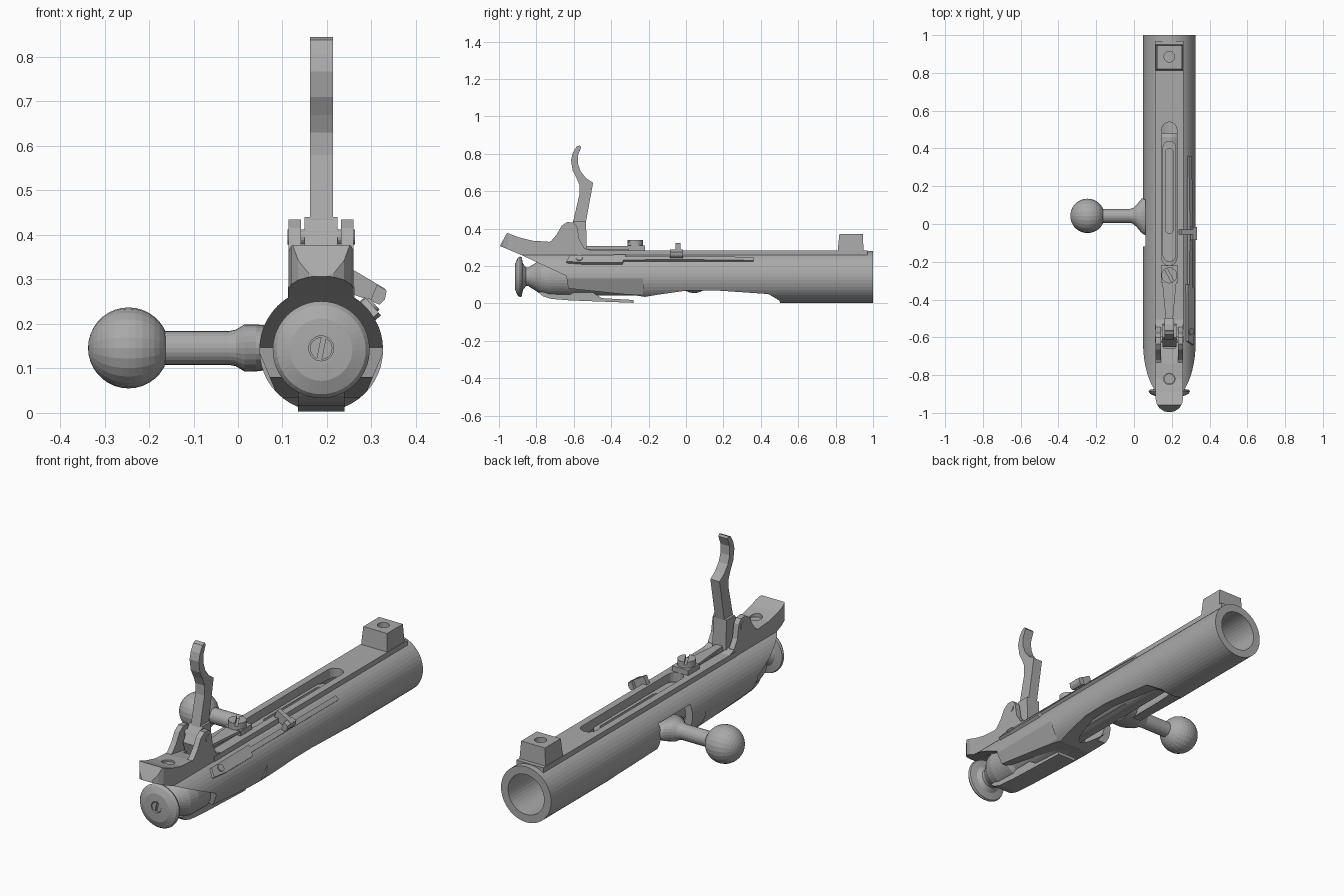
import bpy, bmesh, math
from mathutils import Matrix, Vector

if "Cube" in bpy.data.objects:
    bpy.data.objects.remove(bpy.data.objects["Cube"])

CX, CZ, R, BORE = 0.187, 0.142, 0.139, 0.1

steel = bpy.data.materials.new("grey_steel")
steel.use_nodes = True
steel.diffuse_color = (0.4, 0.4, 0.4, 1)
steel.node_tree.nodes["Principled BSDF"].inputs["Base Color"].default_value = (0.4, 0.4, 0.4, 1)


def finish(name, bm):
    bmesh.ops.recalc_face_normals(bm, faces=bm.faces)
    me = bpy.data.meshes.new(name)
    bm.to_mesh(me)
    bm.free()
    me.materials.append(steel)
    ob = bpy.data.objects.new(name, me)
    bpy.context.collection.objects.link(ob)
    return ob


def loft(name, rings):
    """Skin a list of equal-length point rings and cap both ends."""
    bm = bmesh.new()
    vs = [[bm.verts.new(p) for p in ring] for ring in rings]
    n = len(vs[0])
    for a, b in zip(vs, vs[1:]):
        for i in range(n):
            bm.faces.new((a[i], a[(i + 1) % n], b[(i + 1) % n], b[i]))
    bm.faces.new(vs[0])
    bm.faces.new(vs[-1])
    return finish(name, bm)


def prism(name, axis, pts, lo, hi):
    """Extrude a 2D outline along an axis."""
    place = {"x": lambda a, b, t: (t, a, b), "y": lambda a, b, t: (a, t, b),
             "z": lambda a, b, t: (a, b, t)}[axis]
    return loft(name, [[place(a, b, t) for a, b in pts] for t in (lo, hi)])


def box(name, x0, x1, y0, y1, z0, z1):
    return prism(name, "z", [(x0, y0), (x1, y0), (x1, y1), (x0, y1)], z0, z1)


def circle(a, b, ra, rb=None, n=32):
    rb = rb or ra
    return [(a + ra * math.cos(math.tau * i / n), b + rb * math.sin(math.tau * i / n)) for i in range(n)]


def lathe(name, prof, n=40):
    """Turn a (y, radius) profile around the bore axis."""
    return loft(name, [[(x, y, z) for x, z in circle(CX, CZ, r, n=n)] for y, r in prof])


def capsule(x, y0, y1, r, n=8):
    top = [(x + r * math.cos(math.pi * i / n), y1 - r + r * math.sin(math.pi * i / n)) for i in range(n + 1)]
    return top + [(2 * x - a, y0 + r - (b - y1 + r)) for a, b in top]


def boolean(ob, op, other):
    """Apply a boolean and drop the helper object."""
    m = ob.modifiers.new("cut", "BOOLEAN")
    m.operation, m.object, m.solver = op, other, "EXACT"
    dg = bpy.context.evaluated_depsgraph_get()
    me = bpy.data.meshes.new_from_object(ob.evaluated_get(dg))
    ob.modifiers.clear()
    ob.data = me
    bpy.data.objects.remove(other)


def turn(ob, angle, axis, pivot):
    p = Vector(pivot)
    ob.data.transform(Matrix.Translation(p) @ Matrix.Rotation(angle, 4, axis) @ Matrix.Translation(-p))


# Receiver: round body with flat deck, trimmed to the side outline
receiver = lathe("receiver", [(-1, R), (1, R)], 48)
boolean(receiver, "UNION", box("deck", 0.112, 0.262, -0.56, 0.97, 0.15, 0.284))
outline = [(-0.97, 0.3), (-0.64, 0.147), (-0.63, 0.08), (-0.25, 0.04), (-0.22, 0.035),
           (-0.16, 0.045), (0.0, 0.068), (0.15, 0.07), (0.44, 0.05), (0.5, 0.015),
           (0.52, -0.05), (1.05, -0.05), (1.05, 0.5), (-0.97, 0.5)]
boolean(receiver, "INTERSECT", prism("side_outline", "x", outline, -0.2, 0.6))
boolean(receiver, "DIFFERENCE", lathe("bore", [(-1.2, BORE), (1.2, BORE)]))
# Long rounded deck slot, and slanted flats low on the rear flanks
boolean(receiver, "DIFFERENCE", prism("slot", "z", capsule(CX, -0.22, 0.54, 0.04), 0.19, 0.4))
for s in (1, -1):
    flat = [(CX + s * a, b) for a, b in ((0.143, 0.145), (0.095, 0.03), (0.2, 0.0), (0.2, 0.145))]
    boolean(receiver, "DIFFERENCE", prism("flat", "y", flat, -0.68, -0.23))
# Handle notch on the handle side
boolean(receiver, "DIFFERENCE", box("notch", 0.0, 0.13, -0.12, 0.13, 0.0, 0.2))

# Slot lining step below the deck
floor = prism("slot_floor", "z", capsule(CX, -0.2, 0.44, 0.036), 0.225, 0.245)
boolean(floor, "DIFFERENCE", prism("well", "z", capsule(CX, -0.05, 0.4, 0.02), 0.2, 0.3))

# Recoil lug with screw hole
lug = loft("recoil_lug", [[(CX - w, y0, z), (CX + w, y0, z), (CX + w, y1, z), (CX - w, y1, z)]
                          for w, y0, y1, z in ((0.073, 0.81, 0.95, 0.27), (0.066, 0.82, 0.945, 0.372))])
boolean(lug, "DIFFERENCE", prism("hole", "z", circle(CX, 0.885, 0.028), 0.3, 0.5))

# Rear tang: side outline trimmed to a rounded plan
tang = prism("tang", "x", [(-0.995, 0.307), (-0.957, 0.377), (-0.89, 0.352), (-0.82, 0.335), (-0.74, 0.33),
                           (-0.56, 0.3), (-0.5, 0.282), (-0.5, 0.25), (-0.86, 0.25)], 0.1, 0.28)
boolean(tang, "INTERSECT", prism("tang_plan", "z", capsule(CX, -0.997, 0.0, 0.073), 0.1, 0.5))
boolean(tang, "DIFFERENCE", lathe("bore", [(-1.2, 0.112), (1.2, 0.112)]))
boolean(tang, "DIFFERENCE", prism("hole", "z", circle(CX, -0.82, 0.03), 0.2, 0.5))
boolean(tang, "DIFFERENCE", box("trigger_slot", 0.158, 0.216, -0.66, -0.45, 0.2, 0.5))
prism("tang_screw", "z", circle(CX, -0.82, 0.028), 0.25, 0.325)

# Pivot ears and pin
ear = [(-0.76, 0.315), (-0.72, 0.335), (-0.69, 0.37), (-0.665, 0.415), (-0.635, 0.435),
       (-0.6, 0.432), (-0.582, 0.41), (-0.57, 0.34), (-0.545, 0.3), (-0.545, 0.26), (-0.74, 0.26)]
for side, x in (("left", 0.232), ("right", 0.114)):
    prism("pivot_ear_" + side, "x", ear, x, x + 0.028)
prism("pivot_pin", "x", circle(-0.61, 0.395, 0.017, n=16), 0.111, 0.263)

# Trigger blade and sear block
prism("trigger", "x", [(-0.567, 0.845), (-0.585, 0.838), (-0.605, 0.805), (-0.615, 0.767), (-0.606, 0.71),
                       (-0.585, 0.67), (-0.569, 0.63), (-0.57, 0.58), (-0.604, 0.436), (-0.61, 0.3),
                       (-0.545, 0.3), (-0.535, 0.436), (-0.497, 0.644), (-0.535, 0.67), (-0.563, 0.705),
                       (-0.577, 0.745), (-0.578, 0.79), (-0.56, 0.835)], 0.162, 0.213)
prism("trigger_base", "x", [(-0.65, 0.36), (-0.62, 0.41), (-0.6, 0.44), (-0.535, 0.44), (-0.53, 0.29),
                            (-0.62, 0.26)], 0.15, 0.224)
box("sear", 0.164, 0.21, -0.6, -0.3, 0.235, 0.29)

# Sear spring and slotted screw
prism("sear_spring", "z", [(0.17, -0.56), (0.204, -0.56), (0.208, -0.48), (0.232, -0.23), (0.142, -0.23),
                           (0.166, -0.48)], 0.294, 0.306)
box("spring_foot", 0.142, 0.232, -0.31, -0.22, 0.27, 0.31)
screw = prism("spring_screw", "z", circle(CX, -0.272, 0.042), 0.3, 0.34)
cut = box("screw_slot", CX - 0.007, CX + 0.007, -0.4, -0.1, 0.325, 0.4)
turn(cut, 0.5, "Z", (CX, -0.272, 0))
boolean(screw, "DIFFERENCE", cut)

# Bolt stop on the left flank: housing, leaf spring, thumb tab
FLANK = (CX, 0, CZ)
def flank(ob, deg):
    turn(ob, -math.radians(deg), "Y", FLANK)
stop = prism("stop_housing", "x", [(-0.64, CZ - 0.022), (-0.62, CZ + 0.022), (-0.32, CZ + 0.025),
                                   (-0.34, CZ - 0.03), (-0.55, CZ - 0.03)], CX + 0.115, CX + 0.152)
leaf = prism("stop_spring", "z", [(CX + 0.13, -0.34), (CX + 0.152, -0.34), (CX + 0.155, 0.0),
                                  (CX + 0.148, 0.36), (CX + 0.13, 0.36)], CZ - 0.012, CZ + 0.012)
pin = prism("stop_screw", "x", circle(-0.57, CZ, 0.018, n=16), CX + 0.14, CX + 0.158)
for ob in (stop, leaf, pin):
    flank(ob, 41)
arm = prism("stop_arm", "y", [(0.235, 0.275), (0.255, 0.322), (0.265, 0.318), (0.332, 0.278), (0.312, 0.247),
                              (0.27, 0.262)], -0.055, -0.03)
prism("stop_thumb_tab", "y", [(0.298, 0.252), (0.312, 0.288), (0.334, 0.275), (0.33, 0.255), (0.318, 0.243)],
      -0.085, -0.015)

# Bolt: body, rear sleeve, cocking knob
lathe("bolt_body", [(-0.4, 0.074), (0.46, 0.074), (0.48, 0.06)], 32)
lathe("bolt_sleeve", [(-0.84, 0.052), (-0.81, 0.07), (-0.775, 0.094), (-0.73, 0.106), (-0.62, 0.109),
                      (-0.6, 0.099), (-0.26, 0.099), (-0.25, 0.075)])
knob = lathe("cocking_knob", [(-0.915, 0.035), (-0.913, 0.07), (-0.9, 0.1), (-0.888, 0.109), (-0.878, 0.105),
                              (-0.872, 0.07), (-0.855, 0.05), (-0.82, 0.05), (-0.8, 0.065)])
boolean(knob, "DIFFERENCE", prism("recess", "y", circle(CX, CZ + 0.003, 0.028), -1, -0.9))
pin = prism("firing_pin_end", "y", circle(CX, CZ + 0.003, 0.025), -0.912, -0.88)
cut = box("pin_slot", CX - 0.005, CX + 0.005, -1, -0.902, 0.05, 0.25)
turn(cut, 0.2, "Y", (CX, 0, CZ))
boolean(pin, "DIFFERENCE", cut)

# Lower rail under the sleeve
prism("lower_rail", "x", [(-0.79, 0.06), (-0.765, 0.038), (-0.72, 0.024), (-0.62, 0.016), (-0.28, 0.003),
                          (-0.28, 0.018), (-0.45, 0.028), (-0.5, 0.06)], 0.135, 0.239)
box("extractor_strip", 0.15, 0.224, -0.28, 0.2, 0.075, 0.09)

# Bolt handle: flared root, stem, ball
HY, HZ = 0.043, 0.146
stem = ((0.12, 0.1, 0.05), (0.055, 0.1, 0.051), (0.04, 0.09, 0.053), (0.015, 0.06, 0.053), (-0.005, 0.042, 0.041),
        (-0.02, 0.037, 0.038), (-0.18, 0.037, 0.038))
loft("handle_stem", [[(x, y, z) for y, z in circle(HY, HZ, ry, rz, 24)] for x, ry, rz in stem])
bm = bmesh.new()
bmesh.ops.create_uvsphere(bm, u_segments=24, v_segments=18, radius=0.091,
                          matrix=Matrix.Translation((-0.246, HY, HZ)) @ Matrix.Rotation(math.pi / 2, 4, "Y"))
finish("handle_ball", bm)
